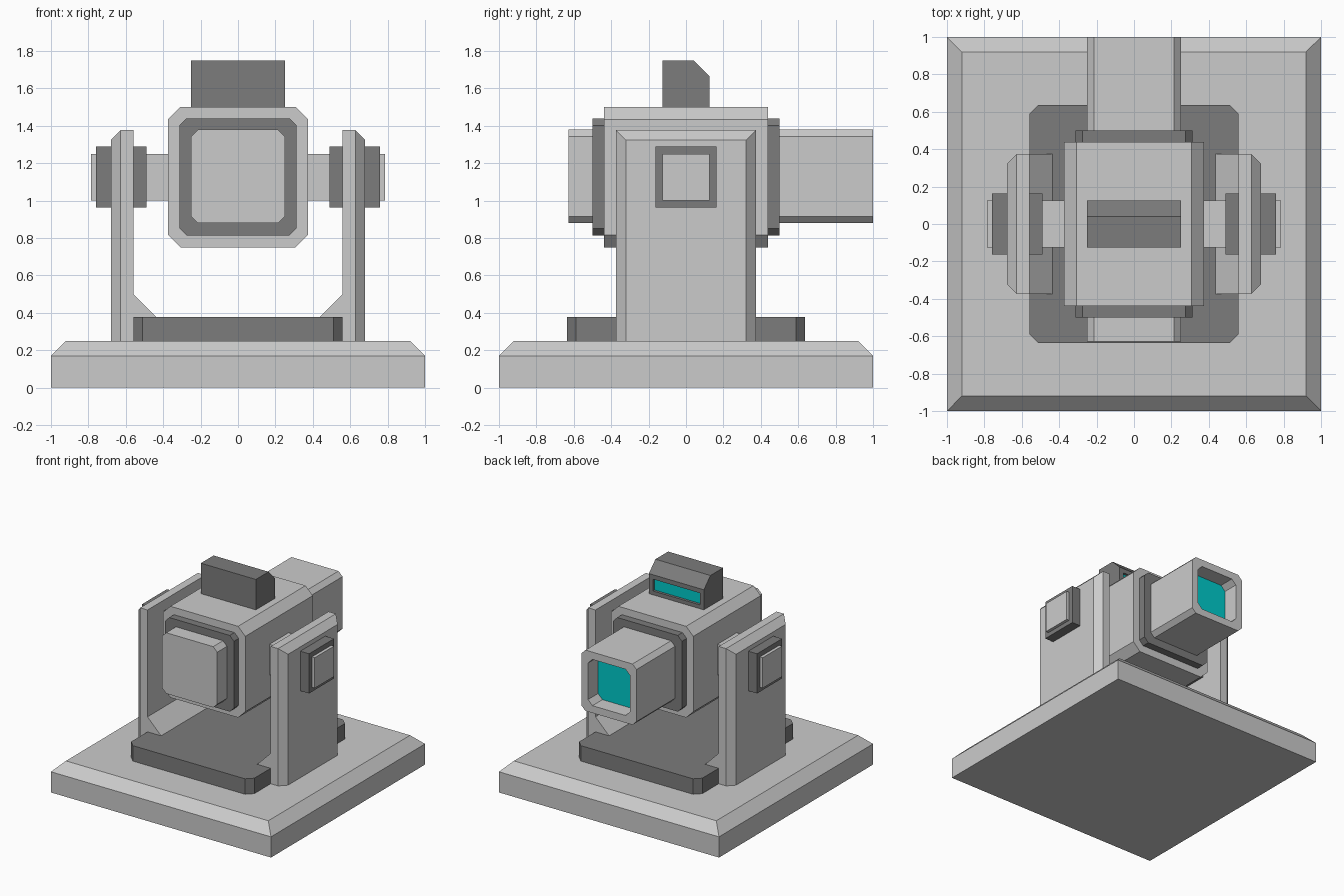
import bpy, bmesh
from mathutils import Vector

if "Cube" in bpy.data.objects:
    bpy.data.objects.remove(bpy.data.objects["Cube"])


def material(name, colour):
    m = bpy.data.materials.new(name)
    m.diffuse_color = (*colour, 1)
    m.use_nodes = True
    m.node_tree.nodes["Principled BSDF"].inputs["Base Color"].default_value = m.diffuse_color
    return m


DARK = material("dark_grey", (0.2, 0.2, 0.2))
TEAL = material("teal_glass", (0.0, 0.6, 0.6))
LIGHT = material("light_grey", (0.8, 0.8, 0.8))


def place(axis, t, u, v):
    """Put a 2D point (u, v) on the plane at t along the axis."""
    return {"x": (t, u, v), "y": (u, t, v), "z": (u, v, t)}[axis]


def rect(u, v, c=0.0, cu=0.0, cv=0.0):
    """Centred rectangle with half sizes u, v and optional cut corners c."""
    if not c:
        pts = [(-u, -v), (u, -v), (u, v), (-u, v)]
    else:
        pts = [(-u + c, -v), (u - c, -v), (u, -v + c), (u, v - c),
               (u - c, v), (-u + c, v), (-u, v - c), (-u, -v + c)]
    return [(a + cu, b + cv) for a, b in pts]


def loft(name, axis, rings, mat=LIGHT, glass_end=False, slit=None):
    """Join rings [(t, profile), ...] along an axis and cap both ends."""
    bm = bmesh.new()
    loops = [[bm.verts.new(place(axis, t, *p)) for p in prof] for t, prof in rings]
    for a, b in zip(loops, loops[1:]):
        for i in range(len(a)):
            j = (i + 1) % len(a)
            bm.faces.new((a[i], a[j], b[j], b[i]))
    bm.faces.new(loops[0])
    end = bm.faces.new(loops[-1])
    if glass_end:
        end.material_index = 1
    bmesh.ops.recalc_face_normals(bm, faces=bm.faces)
    if slit:  # recessed glass in the rearmost face
        back = max(bm.faces, key=lambda f: f.calc_center_median().y)
        bmesh.ops.inset_individual(bm, faces=[back], thickness=slit[0])
        bmesh.ops.inset_individual(bm, faces=[back], thickness=0.0005, depth=-slit[1])
        back.material_index = 1
    me = bpy.data.meshes.new(name)
    bm.to_mesh(me)
    bm.free()
    me.materials.append(mat)
    me.materials.append(TEAL)
    ob = bpy.data.objects.new(name, me)
    bpy.context.collection.objects.link(ob)
    return ob


def prism(name, axis, t0, t1, profile, mat=LIGHT, **kw):
    return loft(name, axis, [(t0, profile), (t1, profile)], mat, **kw)


# Base slab with bevelled top, and the dark turntable plate
loft("base", "z", [(0, rect(1, 1)), (0.17, rect(1, 1)), (0.25, rect(0.92, 0.92))])
prism("turntable_plate", "z", 0.25, 0.377, rect(0.56, 0.637, 0.05), DARK)

# Support arms, gussets and pivots on both sides
wide = [(-0.375, 0.25), (0.375, 0.25), (0.375, 1.378), (-0.375, 1.378)]
narrow = [(-0.322, 0.25), (0.322, 0.25), (0.322, 1.325), (-0.322, 1.325)]
for s, side in ((-1, "left"), (1, "right")):
    loft(f"{side}_arm", "x", [(s * 0.56, wide), (s * 0.627, wide), (s * 0.68, narrow)])
    prism(f"{side}_gusset", "y", -0.375, 0.375,
          [(s * 0.57, 0.25), (s * 0.435, 0.25), (s * 0.435, 0.375),
           (s * 0.56, 0.5), (s * 0.57, 0.5)])
    prism(f"{side}_pivot_collar", "x", s * 0.49, s * 0.76,
          rect(0.163, 0.163, cv=1.127), DARK)
    prism(f"{side}_pivot_axle", "x", s * 0.36, s * 0.785, rect(0.125, 0.125, cv=1.125))

# Head housing and its dark collar
prism("head_housing", "y", -0.438, 0.438, rect(0.373, 0.375, 0.065, cv=1.125))
prism("head_collar", "y", -0.5, 0.5, rect(0.313, 0.313, 0.038, cv=1.127), DARK)

# Barrel running through the head, with a recessed lens at the back
outer = rect(0.25, 0.25, 0.036, cv=1.13)
bore = rect(0.19, 0.19, 0.04, cv=1.13)
loft("barrel", "y", [(-0.627, outer), (1, outer), (1, bore), (0.87, bore)], glass_end=True)

# Sight block on top with a glowing slit at the back
prism("sight_block", "x", -0.25, 0.25,
      [(-0.125, 1.495), (0.125, 1.495), (0.125, 1.665), (0.04, 1.75), (-0.125, 1.75)],
      DARK, slit=(0.052, 0.02))
